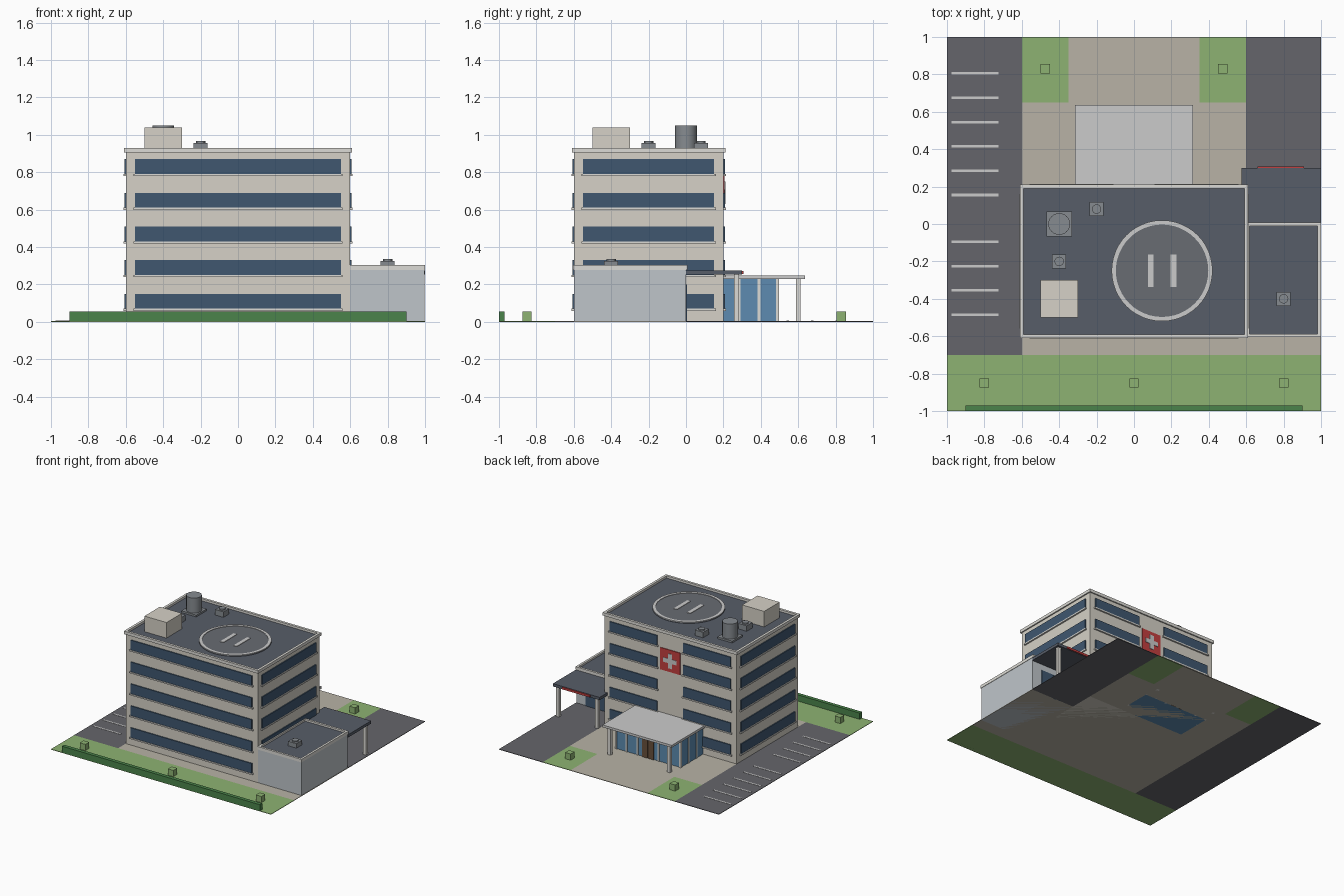
import bpy
import bmesh
from math import pi

if "Cube" in bpy.data.objects:
    bpy.data.objects.remove(bpy.data.objects["Cube"])

MATS = {}
COLORS = {
    "wall": (0.67, 0.64, 0.57), "trim": (0.72, 0.71, 0.67), "window": (0.05, 0.095, 0.16),
    "glass": (0.11, 0.26, 0.44), "roof": (0.095, 0.11, 0.14), "asphalt": (0.13, 0.13, 0.145),
    "paving": (0.48, 0.45, 0.38), "grass": (0.27, 0.45, 0.17), "hedge": (0.07, 0.23, 0.07),
    "white": (0.75, 0.75, 0.73), "wing": (0.52, 0.56, 0.59), "red": (0.55, 0.05, 0.05),
    "metal": (0.24, 0.26, 0.28), "door": (0.14, 0.08, 0.045), "pad": (0.14, 0.15, 0.17),
}


def finish(name, bm, color):
    if color not in MATS:
        MATS[color] = bpy.data.materials.new(color)
        MATS[color].diffuse_color = (*COLORS[color], 1)
    mesh = bpy.data.meshes.new(name)
    bm.to_mesh(mesh)
    bm.free()
    mesh.materials.append(MATS[color])
    ob = bpy.data.objects.new(name, mesh)
    bpy.context.collection.objects.link(ob)
    return ob


def box(name, x, y, z, color):
    """Box from (min, max) pairs."""
    bm = bmesh.new()
    bmesh.ops.create_cube(bm, size=1)
    for v in bm.verts:
        v.co = [r[0] if c < 0 else r[1] for c, r in zip(v.co, (x, y, z))]
    return finish(name, bm, color)


def cylinder(name, cx, cy, r, z, color, n=32):
    bm = bmesh.new()
    bmesh.ops.create_cone(bm, cap_ends=True, segments=n, radius1=r, radius2=r, depth=z[1] - z[0])
    bmesh.ops.translate(bm, vec=(cx, cy, sum(z) / 2), verts=bm.verts)
    ob = finish(name, bm, color)
    for p in ob.data.polygons:
        p.use_smooth = abs(p.normal.z) < 0.5
    ob.data.set_sharp_from_angle(angle=pi / 6)
    return ob


def square(c, s):
    return (c - s / 2, c + s / 2)


def parapet(name, x, y, z, t):
    box(name + "_front", x, (y[0], y[0] + t), z, "trim")
    box(name + "_back", x, (y[1] - t, y[1]), z, "trim")
    inner = (y[0] + t, y[1] - t)
    box(name + "_left", (x[0], x[0] + t), inner, z, "trim")
    box(name + "_right", (x[1] - t, x[1]), inner, z, "trim")


def roof_unit(cx, cy, z):
    box("roof_unit", square(cx, 0.075), square(cy, 0.075), (z, z + 0.047), "metal")
    cylinder("roof_unit_fan", cx, cy, 0.025, (z + 0.047, z + 0.057), "metal", 16)


# Ground zones
G = (0, 0.004)
box("rear_lawn", (-1, 1), (-1, -0.7), G, "grass")
box("parking_lot", (-1, -0.6), (-0.7, 1), G, "asphalt")
box("driveway", (0.6, 1), (0, 1), G, "asphalt")
box("side_paving", (0.6, 1), (-0.7, 0), G, "paving")
box("paving", (-0.6, 0.6), (-0.7, 0.65), G, "paving")
box("entry_path", (-0.35, 0.35), (0.65, 1), G, "paving")
box("lawn_left", (-0.6, -0.35), (0.65, 1), G, "grass")
box("lawn_right", (0.35, 0.6), (0.65, 1), G, "grass")
for y0, n in ((0.155, 6), (-0.485, 4)):
    for i in range(n):
        box("parking_line", (-0.975, -0.725), square(y0 + i * 0.13, 0.014), (0.004, 0.006), "white")

# Planting
box("hedge", (-0.9, 0.9), (-1, -0.97), (0, 0.055), "hedge")
for x, y in ((-0.8, -0.85), (0, -0.85), (0.8, -0.85), (-0.475, 0.83), (0.475, 0.83)):
    box("shrub", square(x, 0.05), square(y, 0.05), (0, 0.055), "grass")

# Main block, roof and parapet
box("main_block", (-0.6, 0.6), (-0.6, 0.2), (0, 0.905), "wall")
box("main_roof", (-0.595, 0.595), (-0.595, 0.195), (0.905, 0.912), "roof")
parapet("main_parapet", (-0.61, 0.61), (-0.61, 0.21), (0.905, 0.93), 0.02)

# Window bands and sills on each floor
for f in range(5):
    z = 0.07 + 0.18 * f
    for part, e, d, zr, col in (("window_band", 0, 0.008, (z, z + 0.08), "window"),
                                ("window_sill", 0.01, 0.013, (z - 0.011, z), "trim")):
        box(part + "_front", (-0.55 - e, 0.55 + e), (-0.6 - d, -0.595), zr, col)
        for s in (-1, 1):
            box(part + "_back", sorted((s * (0.12 - e), s * (0.55 + e))), (0.195, 0.2 + d), zr, col)
            box(part + "_side", sorted((s * 0.595, s * (0.6 + d))), (-0.55 - e, 0.15 + e), zr, col)

# Medical sign on the entrance side
box("sign_panel", (-0.09, 0.09), (0.195, 0.206), (0.6, 0.78), "red")
box("sign_cross_upright", square(0, 0.036), (0.2, 0.21), square(0.69, 0.12), "white")
box("sign_cross_bar", square(0, 0.12), (0.2, 0.2098), square(0.69, 0.036), "white")

# Landing pad with ring and plain touchdown bars
cylinder("landing_pad", 0.15, -0.25, 0.27, (0.91, 0.92), "pad", 48)
bm = bmesh.new()
N = 48
rings = []
for r, z in ((0.247, 0.918), (0.27, 0.918), (0.27, 0.924), (0.247, 0.924)):
    c = bmesh.ops.create_circle(bm, segments=N, radius=r)["verts"]
    bmesh.ops.translate(bm, vec=(0.15, -0.25, z), verts=c)
    rings.append(c)
for k in range(4):
    a, b = rings[k], rings[(k + 1) % 4]
    for i in range(N):
        j = (i + 1) % N
        bm.faces.new((a[i], a[j], b[j], b[i]))
bmesh.ops.recalc_face_normals(bm, faces=bm.faces)
finish("pad_ring", bm, "white")
for s in (-1, 1):
    box("touchdown_bar", square(0.15 + s * 0.061, 0.03), square(-0.25, 0.175), (0.918, 0.924), "white")

# Rooftop equipment
box("stair_house", (-0.5, -0.3), (-0.5, -0.3), (0.91, 1.04), "wall")
box("tank_base", square(-0.4, 0.135), square(0, 0.135), (0.91, 0.927), "metal")
cylinder("water_tank", -0.4, 0, 0.058, (0.927, 1.05), "metal", 24)
roof_unit(-0.2, 0.08, 0.91)
roof_unit(-0.4, -0.2, 0.91)

# Side wing
box("wing_block", (0.6, 0.997), (-0.6, 0), (0, 0.28), "wing")
box("wing_roof", (0.6, 0.99), (-0.595, -0.005), (0.28, 0.288), "roof")
parapet("wing_parapet", (0.6, 1), (-0.605, 0.008), (0.278, 0.303), 0.018)
roof_unit(0.8, -0.4, 0.278)
for s in (-1, 1):
    box("wing_door", square(0.8 + s * 0.056, 0.108), (-0.005, 0.006), (0, 0.2), "window")

# Drop-off canopy
box("dropoff_canopy", (0.575, 1), (0, 0.3), (0.252, 0.275), "roof")
box("dropoff_stripe", (0.66, 0.91), (0.298, 0.308), (0.255, 0.272), "red")
for x in (0.615, 0.97):
    box("dropoff_post", square(x, 0.026), square(0.27, 0.026), (0, 0.252), "trim")

# Entrance lobby: glass box, mullions, doors and canopy
box("lobby_glass", (-0.295, 0.295), (0.2, 0.49), (0, 0.23), "glass")
for i in range(7):
    x = -0.291 + 0.097 * i
    if i != 3:
        box("lobby_mullion", square(x, 0.014), (0.48, 0.496), (0, 0.23), "trim")
for s in (-1, 1):
    for y in (0.285, 0.39, 0.487):
        box("lobby_side_mullion", sorted((s * 0.285, s * 0.299)), square(y, 0.014), (0, 0.23), "trim")
    box("entrance_door", square(s * 0.027, 0.05), (0.485, 0.498), (0, 0.18), "door")
    box("canopy_post", square(s * 0.27, 0.026), square(0.6, 0.026), (0, 0.23), "trim")
box("door_header", (-0.09, 0.09), (0.485, 0.496), (0.18, 0.19), "trim")
box("entrance_canopy", (-0.315, 0.315), (0.2, 0.635), (0.228, 0.247), "white")

for m in bpy.data.materials:
    if m.users and not m.is_grease_pencil:
        m.use_nodes = True
        m.node_tree.nodes["Principled BSDF"].inputs["Base Color"].default_value = m.diffuse_color
